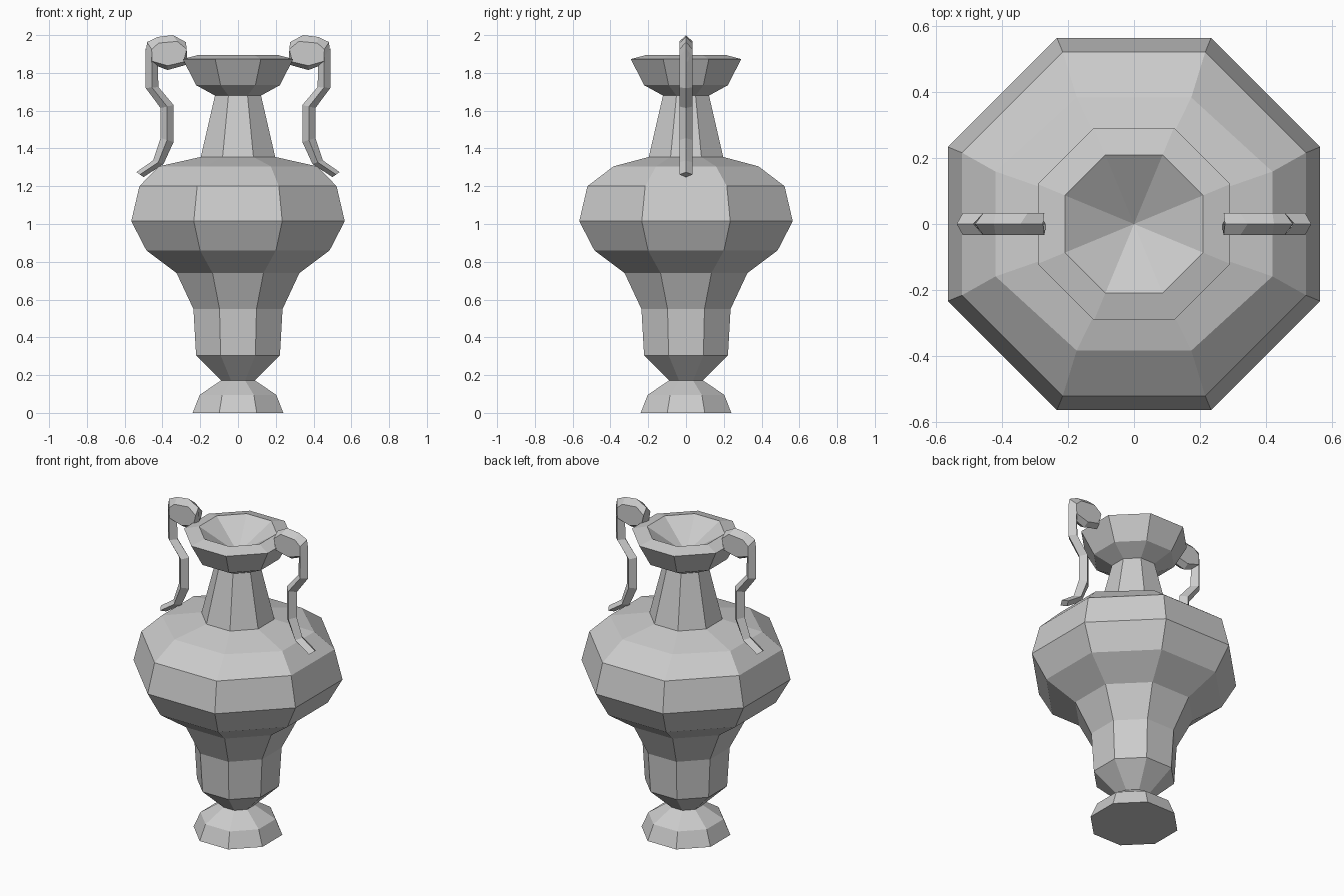
import bpy, bmesh
from math import pi, cos, sin

if "Cube" in bpy.data.objects:
    bpy.data.objects.remove(bpy.data.objects["Cube"])

SIDES = 8


def make_object(name, bm):
    bmesh.ops.recalc_face_normals(bm, faces=bm.faces)
    mesh = bpy.data.meshes.new(name)
    bm.to_mesh(mesh)
    bm.free()
    obj = bpy.data.objects.new(name, mesh)
    bpy.context.collection.objects.link(obj)
    return obj


def bridge(bm, a, b):
    n = len(a)
    for i in range(n):
        bm.faces.new((a[i], a[(i + 1) % n], b[(i + 1) % n], b[i]))


def octagon_ring(bm, apothem, z, sx=1, sy=1):
    r = apothem / cos(pi / SIDES)
    angles = [(i + 0.5) * 2 * pi / SIDES for i in range(SIDES)]
    return [bm.verts.new((r * sx * cos(a), r * sy * sin(a), z)) for a in angles]


def turned(name, profile, apex=None):
    """Octagonal turned part from (apothem, z, [sx, sy]) rows, closed at both ends."""
    bm = bmesh.new()
    rings = [octagon_ring(bm, *row) for row in profile]
    for a, b in zip(rings, rings[1:]):
        bridge(bm, a, b)
    bm.faces.new(rings[0])
    if apex is None:
        bm.faces.new(rings[-1])
    else:
        tip = bm.verts.new((0, 0, apex))
        for i in range(SIDES):
            bm.faces.new((rings[-1][i], rings[-1][(i + 1) % SIDES], tip))
    return make_object(name, bm)


# Foot, body, neck and dished mouth
turned("foot", [(0.24, 0), (0.203, 0.095), (0.09, 0.172)])
turned("body", [(0.09, 0.172), (0.222, 0.305), (0.236, 0.55), (0.325, 0.74),
                (0.485, 0.86), (0.565, 1.015), (0.522, 1.2),
                (0.4, 1.305, 1.05, 0.96), (0.197, 1.355)])
turned("neck", [(0.197, 1.355), (0.122, 1.68)])
turned("mouth", [(0.122, 1.68), (0.222, 1.735), (0.292, 1.873), (0.21, 1.895)],
       apex=1.75)


def mirrored(obj):
    obj.modifiers.new("Mirror", 'MIRROR').use_mirror_merge = False


# Handle strap: diamond section swept between outer and inner ridge lines
HALF = 0.034
outer = [(0.489, 1.93), (0.489, 1.72), (0.41, 1.614), (0.41, 1.455), (0.45, 1.336), (0.538, 1.275)]
inner = [(0.425, 1.84), (0.421, 1.725), (0.341, 1.63), (0.341, 1.434), (0.394, 1.318), (0.5, 1.248)]
bm = bmesh.new()
sections = []
for (xo, zo), (xi, zi) in zip(outer, inner):
    xm, zm = (xo + xi) / 2, (zo + zi) / 2
    sections.append([bm.verts.new(p) for p in
                     ((xo, 0, zo), (xm, HALF, zm), (xi, 0, zi), (xm, -HALF, zm))])
for a, b in zip(sections, sections[1:]):
    bridge(bm, a, b)
bm.faces.new(sections[0])
bm.faces.new(sections[-1])
mirrored(make_object("handle_strap", bm))

# Handle scroll: flat-sided knob with a raised ridge round its rim
face = [(0.457, 1.925), (0.42, 1.958), (0.322, 1.967), (0.272, 1.926),
        (0.288, 1.858), (0.373, 1.838), (0.455, 1.862)]
ridge = [(0.482, 1.963), (0.425, 1.99), (0.345, 2.0), (0.276, 1.963),
         (0.266, 1.845), (0.373, 1.815), (0.489, 1.86)]
bm = bmesh.new()
loops = [[bm.verts.new((x, y, z)) for x, z in pts]
         for pts, y in ((face, -HALF), (ridge, 0), (face, HALF))]
bridge(bm, loops[0], loops[1])
bridge(bm, loops[1], loops[2])
bm.faces.new(loops[0])
bm.faces.new(loops[2])
mirrored(make_object("handle_scroll", bm))
